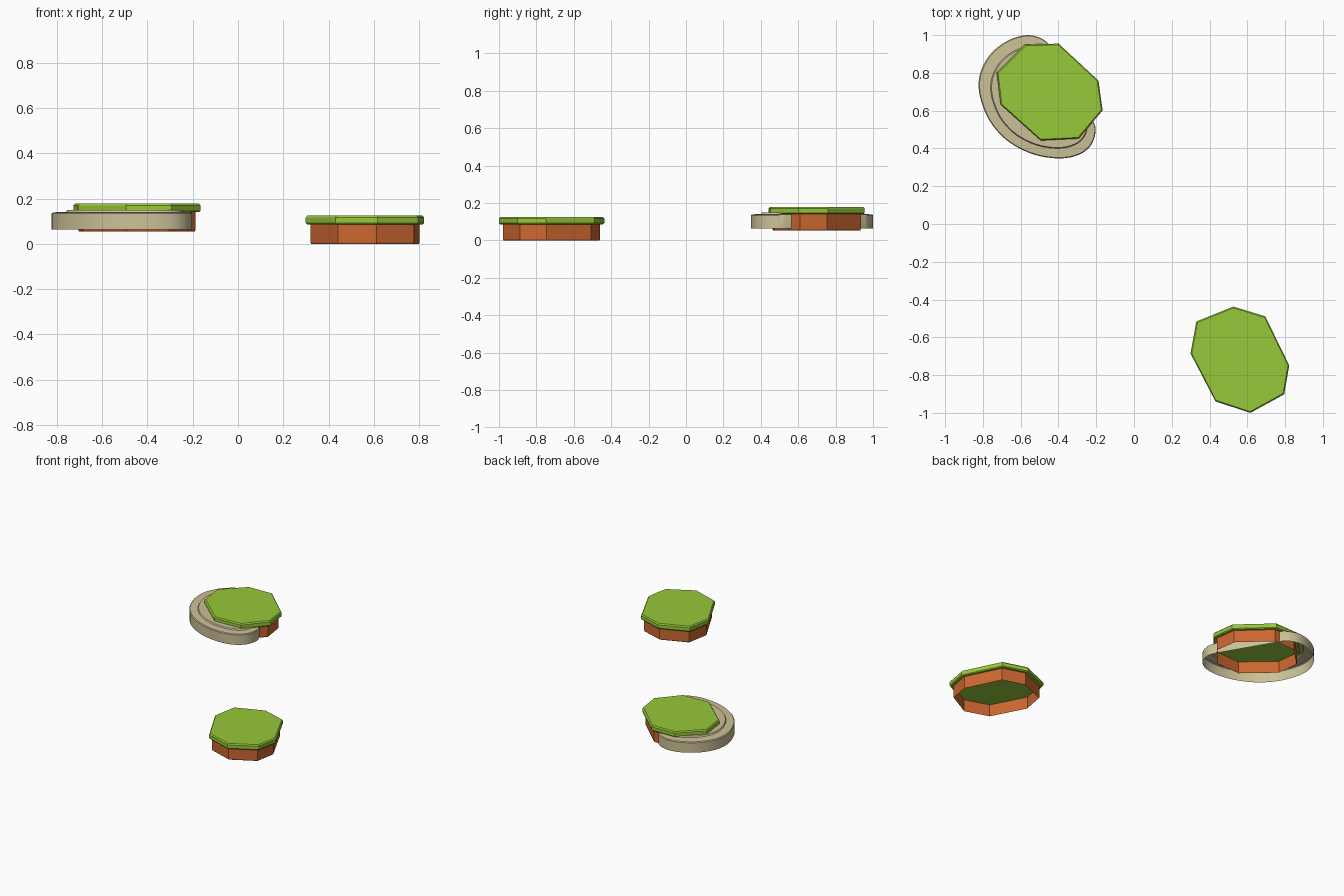
import bpy, bmesh
from mathutils import Vector

if "Cube" in bpy.data.objects:
    bpy.data.objects.remove(bpy.data.objects["Cube"])


def material(name, rgb):
    m = bpy.data.materials.new(name)
    m.diffuse_color = (*rgb, 1)
    m.use_nodes = True
    m.node_tree.nodes["Principled BSDF"].inputs["Base Color"].default_value = m.diffuse_color
    return m


GREEN = material("grass green", (0.31, 0.58, 0.042))
CLAY = material("clay orange", (0.60, 0.135, 0.03))
SAND = material("sand beige", (0.60, 0.53, 0.31))


def loft(name, outline, centre, levels, mat, top=True, bottom=True, smooth=False):
    """Stack scaled copies of an outline; levels are (z, scale) from low to high."""
    bm = bmesh.new()
    c = Vector(centre)
    rings = []
    for z, s in levels:
        ring = []
        for p in outline:
            q = c + (Vector(p) - c) * s
            ring.append(bm.verts.new((q.x, q.y, z)))
        rings.append(ring)
    n = len(outline)
    # outlines run clockwise seen from above
    for a, b in zip(rings, rings[1:]):
        for i in range(n):
            j = (i + 1) % n
            bm.faces.new((a[j], a[i], b[i], b[j]))
    if top:
        bm.faces.new(rings[-1][::-1])
    if bottom:
        bm.faces.new(rings[0])
    me = bpy.data.meshes.new(name)
    bm.to_mesh(me)
    bm.free()
    me.materials.append(mat)
    ob = bpy.data.objects.new(name, me)
    bpy.context.collection.objects.link(ob)
    if smooth:
        bpy.ops.object.select_all(action='DESELECT')
        ob.select_set(True)
        bpy.context.view_layer.objects.active = ob
        bpy.ops.object.shade_smooth_by_angle(angle=0.5)
    return ob


def smooth_path(pts, steps=4):
    """Open Catmull-Rom path through the points."""
    v = [Vector(p) for p in pts]
    v = [v[0] * 2 - v[1]] + v + [v[-1] * 2 - v[-2]]
    out = []
    for a, b, c, d in zip(v, v[1:], v[2:], v[3:]):
        for k in range(steps):
            t = k / steps
            out.append(0.5 * (2 * b + (c - a) * t + (2 * a - 5 * b + 4 * c - d) * t * t
                              + (3 * b - a - 3 * c + d) * t ** 3))
    return out + [v[-2]]


def planter(label, outline, z):
    """Open-bottomed clay wall with a chamfered grass slab on top."""
    xs, ys = zip(*outline)
    c = ((min(xs) + max(xs)) / 2, (min(ys) + max(ys)) / 2)
    loft(label + "_wall", outline, c, [(z, 0.91), (z + 0.006, 0.92), (z + 0.086, 0.92)],
         CLAY, top=False, bottom=False)
    loft(label + "_grass", outline, c,
         [(z + 0.086, 0.98), (z + 0.092, 1), (z + 0.116, 1), (z + 0.124, 0.975)], GREEN)


# Two octagonal platforms
planter("back_platform", [(-.579, .950), (-.399, .955), (-.188, .759), (-.166, .601),
                          (-.293, .452), (-.494, .442), (-.706, .632), (-.727, .802)], 0.054)
planter("front_platform", [(.526, -.437), (.695, -.489), (.822, -.749), (.795, -.902),
                           (.616, -1.0), (.431, -.939), (.299, -.685), (.330, -.516)], 0.0)

# Rounded sand ledge around the back platform, closed by a straight chord, open below
ledge = smooth_path([(-.457, .96), (-.50, .987), (-.568, 1.0), (-.658, .976), (-.748, .913),
                     (-.806, .823), (-.823, .727), (-.80, .622), (-.748, .521), (-.658, .431),
                     (-.531, .368), (-.394, .347), (-.288, .368), (-.225, .421),
                     (-.203, .50), (-.225, .564)])[::-1]
loft("sand_ledge", ledge, (-.45, .66),
     [(0.064, 1), (0.134, 1), (0.139, 0.985), (0.141, 0.83), (0.149, 0.815)],
     SAND, bottom=False, smooth=True)

# Make every face point outward
for ob in bpy.data.objects:
    bm = bmesh.new()
    bm.from_mesh(ob.data)
    if sum(f.normal.z * f.calc_area() * f.calc_center_median().z for f in bm.faces) < 0:
        bmesh.ops.reverse_faces(bm, faces=bm.faces)
    bm.to_mesh(ob.data)
    bm.free()
